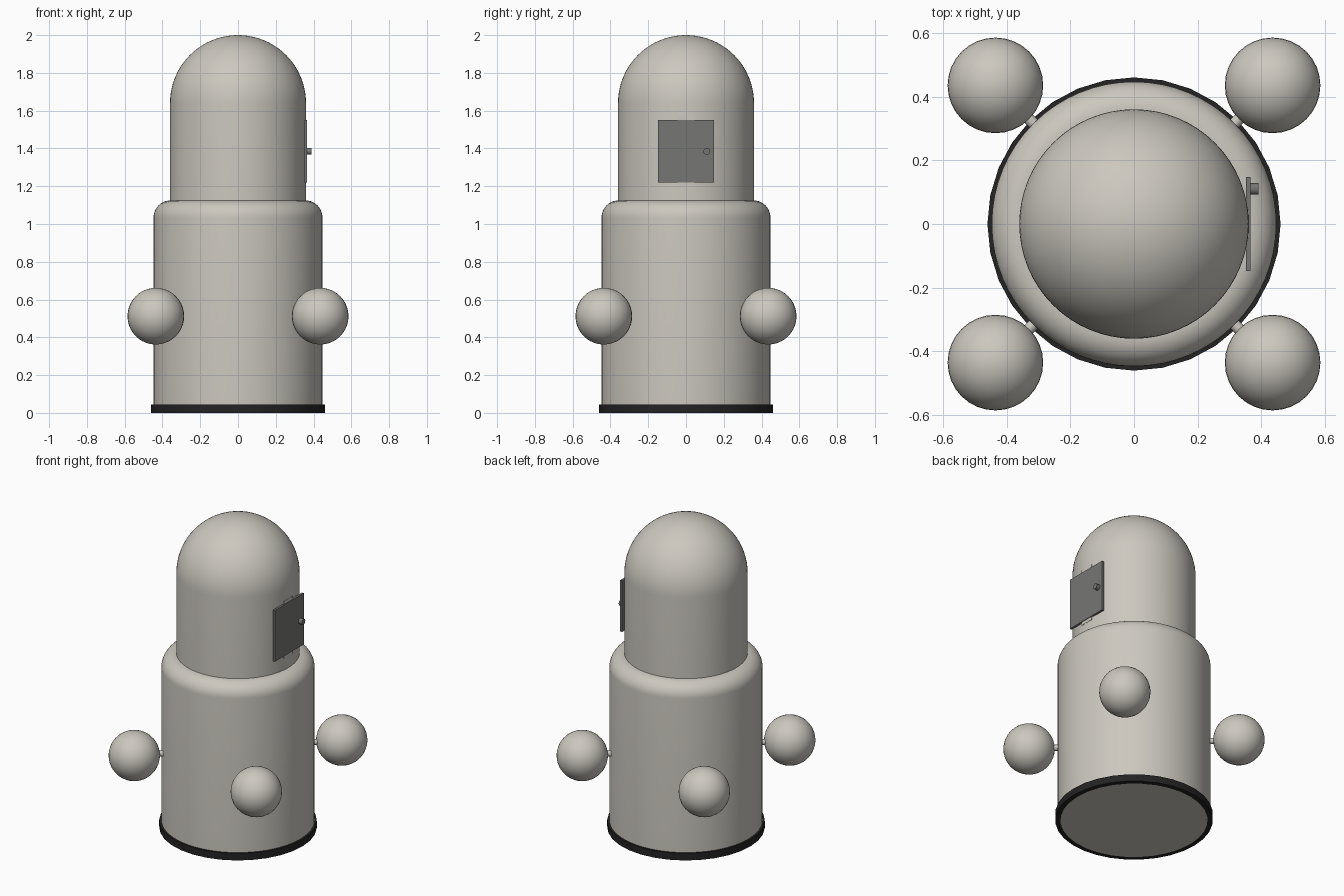
import bpy, bmesh, math
from mathutils import Vector

cube = bpy.data.objects.get("Cube")
if cube:
    bpy.data.objects.remove(cube, do_unlink=True)


def material(name, rgb):
    m = bpy.data.materials.new(name)
    m.use_nodes = True
    m.diffuse_color = (*rgb, 1)
    m.node_tree.nodes["Principled BSDF"].inputs["Base Color"].default_value = (*rgb, 1)
    return m


shell = material("warm pale grey", (0.60, 0.575, 0.52))
grey = material("door grey", (0.18, 0.18, 0.175))
black = material("rubber black", (0.017, 0.017, 0.017))


def finish(obj, name, mats, smooth=True):
    obj.name = name
    for m in mats:
        obj.data.materials.append(m)
    if smooth:
        bpy.ops.object.select_all(action="DESELECT")
        obj.select_set(True)
        bpy.context.view_layer.objects.active = obj
        bpy.ops.object.shade_smooth_by_angle(angle=math.radians(35))
    return obj


def lathe(name, profile, mats, sides=64):
    """Spin an (r, z) profile, bottom to top, around the z axis."""
    bm = bmesh.new()
    verts = [bm.verts.new((r, 0, z)) for r, z in profile]
    edges = [bm.edges.new(pair) for pair in zip(verts, verts[1:])]
    bmesh.ops.spin(bm, geom=verts + edges, cent=(0, 0, 0), axis=(0, 0, 1),
                   angle=math.tau, steps=sides, use_duplicate=False)
    bmesh.ops.remove_doubles(bm, verts=bm.verts[:], dist=1e-5)
    bmesh.ops.recalc_face_normals(bm, faces=bm.faces[:])
    mesh = bpy.data.meshes.new(name)
    bm.to_mesh(mesh)
    bm.free()
    obj = bpy.data.objects.new(name, mesh)
    bpy.context.collection.objects.link(obj)
    return finish(obj, name, mats)


def arc(r, z, radius, steps):
    """Quarter circle from the outside up to the top."""
    return [(r + radius * math.cos(a), z + radius * math.sin(a))
            for a in (i / steps * math.pi / 2 for i in range(steps + 1))]


def rod(name, start, end, radius, mat, sides=24):
    a, b = Vector(start), Vector(end)
    bpy.ops.mesh.primitive_cylinder_add(vertices=sides, radius=radius,
                                        depth=(b - a).length, location=(a + b) / 2)
    obj = bpy.context.object
    obj.rotation_euler = (b - a).to_track_quat("Z", "Y").to_euler()
    return finish(obj, name, [mat])


def box(name, low, high, mat):
    a, b = Vector(low), Vector(high)
    bpy.ops.mesh.primitive_cube_add(size=1, location=(a + b) / 2)
    obj = bpy.context.object
    obj.scale = b - a
    return finish(obj, name, [mat], smooth=False)


# Lower drum with rounded shoulder, and domed upper tower
lathe("lower_drum", [(0.447, 0.03)] + arc(0.357, 1.035, 0.09, 10) + [(0.3, 1.125)], [shell])
lathe("domed_tower", [(0.36, 1.1)] + arc(0, 1.64, 0.36, 20), [shell])

# Black base ring with a pale underside
base = lathe("base_ring", [(0, 0), (0.43, 0), (0.46, 0), (0.46, 0.045), (0.44, 0.045)],
             [black, shell], sides=32)
for face in base.data.polygons:
    if face.center.z < 0.001 and face.center.xy.length < 0.42:
        face.material_index = 1

# Four side spheres on short struts
for side, sx in (("left", 1), ("right", -1)):
    for end, sy in (("front", -1), ("back", 1)):
        bpy.ops.mesh.primitive_uv_sphere_add(segments=32, ring_count=20, radius=0.15,
                                             location=(0.435 * sx, 0.435 * sy, 0.512))
        finish(bpy.context.object, f"{end}_{side}_sphere", [shell])
        rod(f"{end}_{side}_strut", (0.29 * sx, 0.29 * sy, 0.512),
            (0.36 * sx, 0.36 * sy, 0.512), 0.018, shell)

# Hatch door on the left side, its frame behind it, and the knob
box("door_frame", (0.30, -0.045, 1.2), (0.361, 0.045, 1.57), shell)
box("hatch_door", (0.352, -0.147, 1.22), (0.366, 0.147, 1.55), grey)
rod("door_knob", (0.36, 0.11, 1.385), (0.39, 0.11, 1.385), 0.018, grey)
